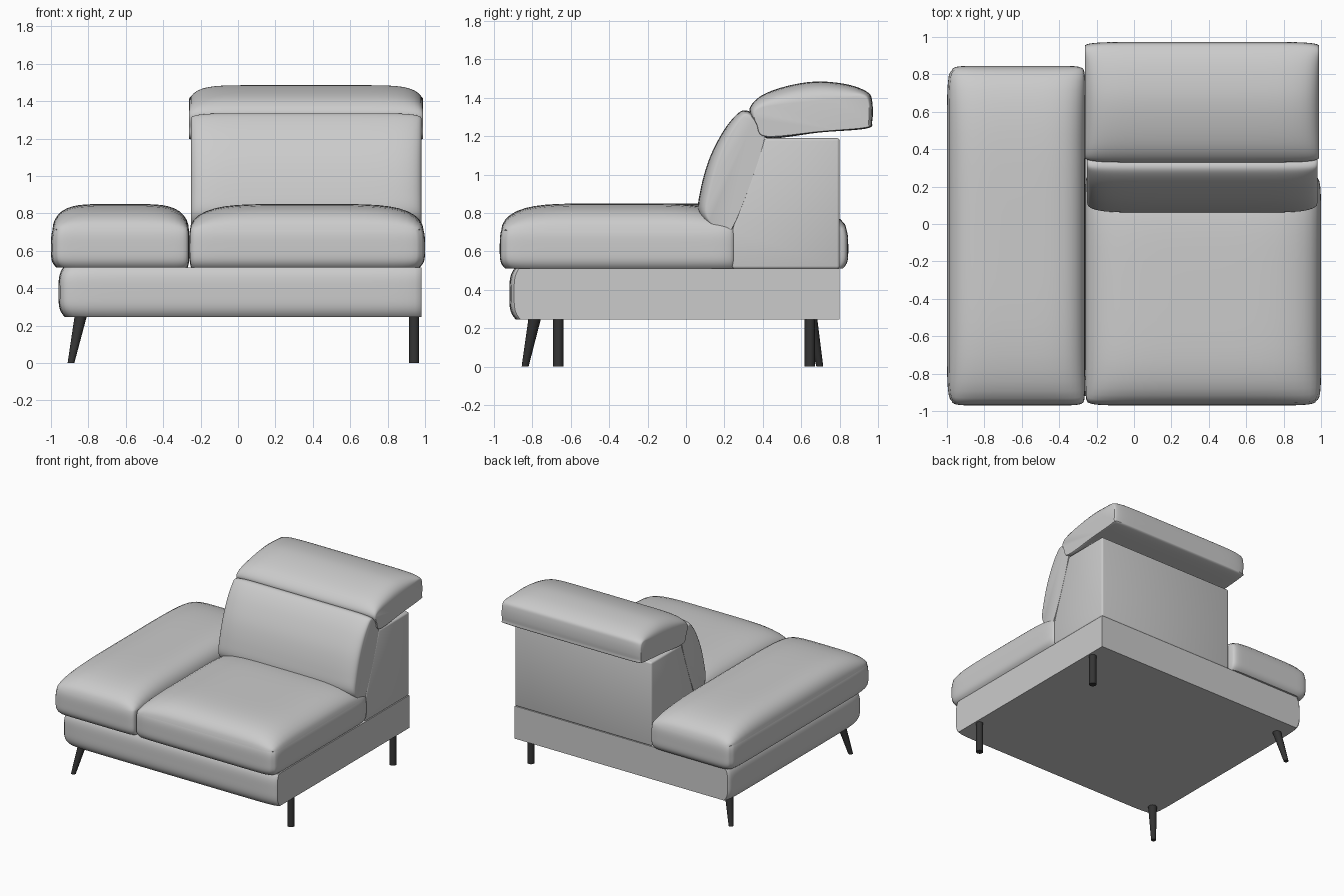
import bpy, bmesh, math
from mathutils import Vector

if "Cube" in bpy.data.objects:
    bpy.data.objects.remove(bpy.data.objects["Cube"])

DARK = bpy.data.materials.new("dark_leg")
DARK.diffuse_color = (0.035, 0.035, 0.035, 1)
DARK.use_nodes = True
DARK.node_tree.nodes["Principled BSDF"].inputs["Base Color"].default_value = DARK.diffuse_color


def finish(name, bm, angle=35):
    bmesh.ops.recalc_face_normals(bm, faces=bm.faces)
    me = bpy.data.meshes.new(name)
    bm.to_mesh(me)
    bm.free()
    ob = bpy.data.objects.new(name, me)
    bpy.context.collection.objects.link(ob)
    bpy.ops.object.select_all(action='DESELECT')
    ob.select_set(True)
    bpy.context.view_layer.objects.active = ob
    bpy.ops.object.shade_smooth_by_angle(angle=math.radians(angle))
    return ob


def rnd(t, p):
    """Rounded fall-off: 0 in the middle, 1 at the ends."""
    return 1 - math.sqrt(max(0.0, 1 - min(1.0, abs(t)) ** p))


def pillow(name, lo, hi, drop, soft_low, soft_top, sides):
    """Padded box; sides = softness of left, right, front, back."""
    bm = bmesh.new()
    bmesh.ops.create_cube(bm, size=2)
    bmesh.ops.subdivide_edges(bm, edges=bm.edges[:], cuts=23, use_grid_fill=True)
    lo, hi = Vector(lo), Vector(hi)
    mid, half = (lo + hi) / 2, (hi - lo) / 2
    left, right, front, back = sides
    for vert in bm.verts:
        u, v, w = (math.sin(c * math.pi / 2) for c in vert.co)
        soft = (soft_low if w < 0 else soft_top) * w ** 4
        kx = left if u < 0 else right
        ky = front if v < 0 else back
        x = mid.x + u * (half.x - kx * (soft + 0.025 * rnd(v, 14)))
        y = mid.y + v * (half.y - ky * (soft + 0.025 * rnd(u, 14)))
        fall = 1 - (1 - rnd(u, 5)) * (1 - rnd(v, 5))
        top = hi.z - drop * fall
        vert.co = (x, y, lo.z + (w + 1) / 2 * (top - lo.z))
    return finish(name, bm)


def spline(pts, n=6):
    """Closed Catmull-Rom curve through the profile points."""
    pts = [Vector(p) for p in pts]
    out = []
    for i in range(len(pts)):
        a, b, c, d = (pts[(i + k - 1) % len(pts)] for k in range(4))
        for j in range(n):
            t = j / n
            out.append(0.5 * (2 * b + (c - a) * t + (2 * a - 5 * b + 4 * c - d) * t * t
                              + (3 * b - a - 3 * c + d) * t ** 3))
    return out


def padded_loft(name, x0, x1, middle, end, steps=32):
    """Cushion across x: full profile in the middle, slimmer one at the side panels."""
    full, slim = spline(middle), spline(end)
    bm = bmesh.new()
    rings = []
    for i in range(steps + 1):
        u = math.sin((2 * i / steps - 1) * math.pi / 2)
        x = (x0 + x1) / 2 + u * (x1 - x0) / 2
        k = rnd(u, 9)
        rings.append([bm.verts.new((x, *f.lerp(s, k))) for f, s in zip(full, slim)])
    n = len(full)
    for a, b in zip(rings, rings[1:]):
        for j in range(n):
            bm.faces.new((a[j], a[(j + 1) % n], b[(j + 1) % n], b[j]))
    bm.faces.new(rings[0])
    bm.faces.new(rings[-1])
    return finish(name, bm)


# Base with padded front and left side
pillow("base", (-0.96, -0.92, 0.245), (0.98, 0.80, 0.51), 0, 0.035, 0.025, (1, 0, 1, 0))

# Seat cushions
pillow("chaise_seat", (-1.0, -0.97, 0.51), (-0.26, 0.845, 0.85), 0.14, 0.03, 0.008, (1, 0.3, 1, 1))
pillow("main_seat", (-0.26, -0.97, 0.51), (1.0, 0.25, 0.85), 0.14, 0.03, 0.008, (0.3, 1, 1, 0))

# Backrest frame
bm = bmesh.new()
outline = [(0.24, 0.51), (0.80, 0.51), (0.80, 1.19), (0.41, 1.19), (0.24, 0.71)]
face = bm.faces.new([bm.verts.new((-0.25, y, z)) for y, z in outline])
ext = bmesh.ops.extrude_face_region(bm, geom=[face])
bmesh.ops.translate(bm, vec=(1.23, 0, 0),
                    verts=[g for g in ext["geom"] if isinstance(g, bmesh.types.BMVert)])
bmesh.ops.bevel(bm, geom=bm.edges[:], offset=0.014, segments=3, profile=0.5, affect='EDGES')
finish("backrest_frame", bm)

# Back cushion
padded_loft("back_cushion", -0.25, 0.98,
            [(.24, .72), (.13, .73), (.065, .80), (.075, .92), (.12, 1.08),
             (.19, 1.22), (.26, 1.31), (.31, 1.335), (.36, 1.30), (.41, 1.19)],
            [(.24, .72), (.15, .735), (.11, .80), (.13, .92), (.17, 1.06),
             (.23, 1.20), (.29, 1.29), (.32, 1.31), (.355, 1.285), (.41, 1.19)])

# Headrest
padded_loft("headrest", -0.262, 0.99,
            [(.42, 1.19), (.36, 1.27), (.33, 1.34), (.39, 1.41), (.52, 1.46), (.68, 1.485),
             (.84, 1.47), (.945, 1.43), (.97, 1.38), (.97, 1.28), (.94, 1.24), (.70, 1.22)],
            [(.42, 1.20), (.37, 1.26), (.355, 1.32), (.40, 1.35), (.54, 1.37), (.69, 1.385),
             (.84, 1.40), (.92, 1.41), (.95, 1.37), (.95, 1.27), (.93, 1.245), (.70, 1.225)])


def leg(name, top, foot, r_top, r_foot, n=24):
    """Round leg with level ends between two centre points."""
    bm = bmesh.new()
    bmesh.ops.create_cone(bm, cap_ends=True, segments=n, radius1=r_foot, radius2=r_top, depth=1)
    for v in bm.verts:
        high = v.co.z > 0
        cx, cy = top if high else foot
        v.co = (v.co.x + cx, v.co.y + cy, 0.255 if high else 0)
    finish(name, bm).data.materials.append(DARK)


# Splayed left legs and straight right legs
leg("front_left_leg", (-0.84, -0.787), (-0.893, -0.838), 0.033, 0.018)
leg("back_left_leg", (-0.84, 0.65), (-0.893, 0.697), 0.033, 0.018)
for label, y in (("front", -0.665), ("back", 0.645)):
    leg(label + "_right_leg", (0.942, y), (0.942, y), 0.027, 0.027)
